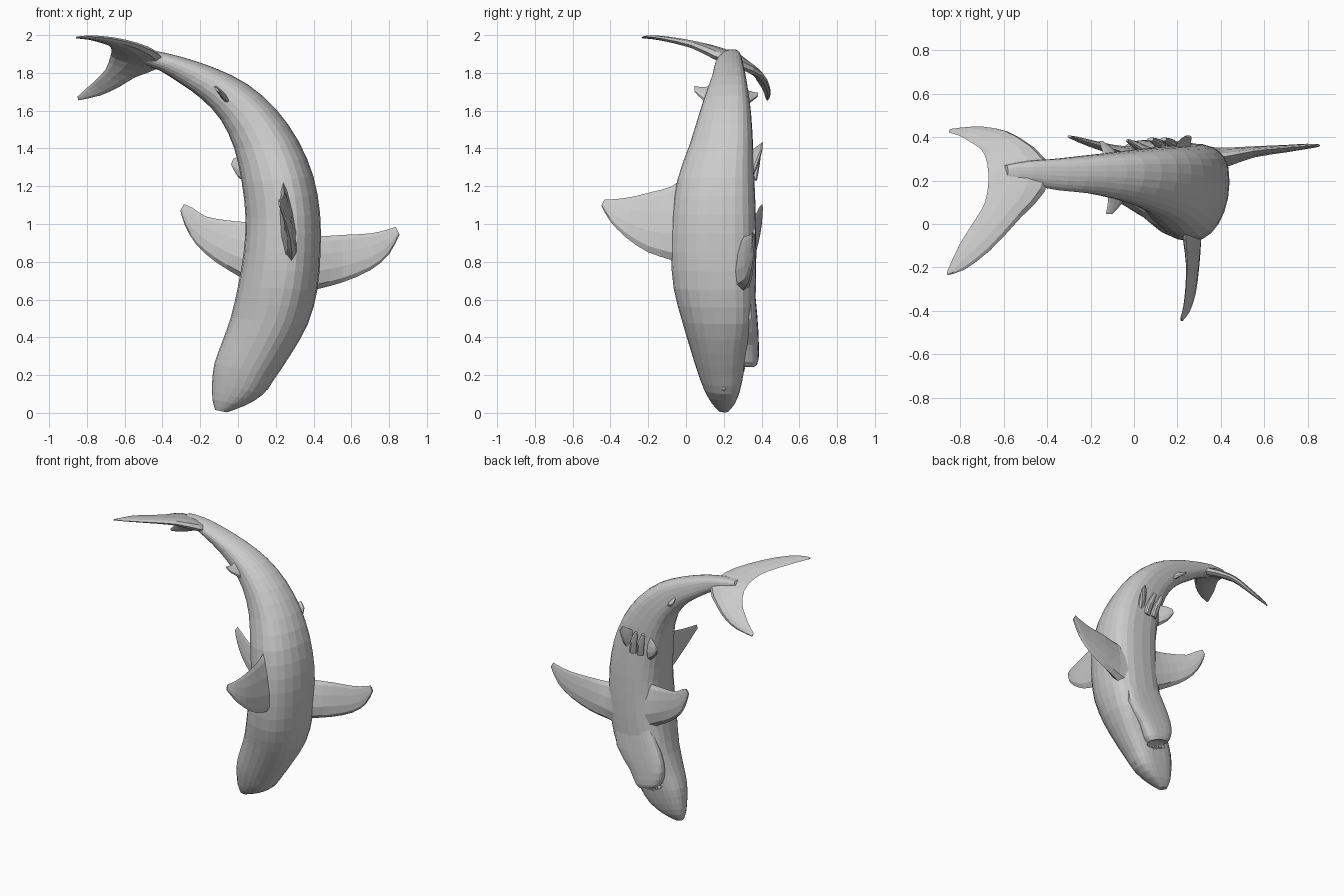
import bpy, bmesh
from math import sin, cos, pi, copysign
from mathutils import Vector


def smooth_rows(rows, steps):
    """Catmull-Rom interpolation of rows of numbers."""
    out, last = [], len(rows) - 1
    for i in range(last):
        a, b, c, d = (rows[min(max(i + k, 0), last)] for k in (-1, 0, 1, 2))
        for s in range(steps):
            t = s / steps
            out.append([q + t * (r - p) / 2 + t * t * (2 * p - 5 * q + 4 * r - w) / 2
                        + t ** 3 * (3 * q - p - 3 * r + w) / 2
                        for p, q, r, w in zip(a, b, c, d)])
    return out + [list(rows[-1])]


def skin(name, rings):
    """Skin a list of closed point rings and cap both ends."""
    bm = bmesh.new()
    loops = [[bm.verts.new(p) for p in ring] for ring in rings]
    n = len(loops[0])
    for a, b in zip(loops, loops[1:]):
        for i in range(n):
            bm.faces.new((a[i], a[(i + 1) % n], b[(i + 1) % n], b[i]))
    bm.faces.new(loops[0])
    bm.faces.new(loops[-1])
    bmesh.ops.recalc_face_normals(bm, faces=bm.faces)
    mesh = bpy.data.meshes.new(name)
    bm.to_mesh(mesh)
    bm.free()
    ob = bpy.data.objects.new(name, mesh)
    bpy.context.collection.objects.link(ob)
    return ob


def trunk(name, rows, steps=2, n=24, skew=0.16):
    """Rows: left edge x z, right edge x z, back y, belly y."""
    rings = []
    for lx, lz, rx, rz, y0, y1 in smooth_rows(rows, steps):
        mid = Vector(((lx + rx) / 2, 0, (lz + rz) / 2))
        half = Vector(((rx - lx) / 2, 0, (rz - lz) / 2))
        ym = y0 + 0.6 * (y1 - y0)
        ring = []
        for i in range(n):
            c, s = cos(2 * pi * i / n), sin(2 * pi * i / n)
            e = 0.72 if s > 0 else 0.98          # flatter belly, rounder back
            u = copysign(abs(c) ** e, c)
            v = copysign(abs(s) ** e, s)
            u += skew * max(0, -v) * (1 - abs(u))
            p = mid + half * u
            p.y = ym + (v * (y1 - ym) if v > 0 else v * (ym - y0))
            ring.append(p)
        rings.append(ring)
    return skin(name, rings)


def fin(name, rows, steps=2, n=10):
    """Rows: leading edge xyz, trailing edge xyz, half thickness."""
    rows = smooth_rows(rows, steps)
    mids = [(Vector(r[:3]) + Vector(r[3:6])) / 2 for r in rows]
    rings = []
    for i, r in enumerate(rows):
        chord = (Vector(r[:3]) - Vector(r[3:6])) / 2
        span = mids[min(i + 1, len(mids) - 1)] - mids[max(i - 1, 0)]
        nor = chord.cross(span).normalized()
        rings.append([mids[i] + chord * cos(2 * pi * k / n)
                      + nor * r[6] * sin(2 * pi * k / n) * (1 + 0.4 * cos(2 * pi * k / n))
                      for k in range(n)])
    return skin(name, rings)


# Body, from snout to tail stock
body = trunk("body", [
    (-.12, .015, -.06, .003, .175, .225),
    (-.135, .07, .04, .04, .135, .26),
    (-.137, .16, .135, .10, .095, .288),
    (-.125, .26, .20, .19, .06, .308),
    (-.09, .36, .28, .31, .025, .325),
    (-.04, .50, .37, .47, -.02, .36),
    (0, .67, .42, .65, -.065, .37),
    (.03, .85, .437, .85, -.08, .372),
    (.04, 1.03, .435, 1.05, -.072, .37),
    (.02, 1.22, .40, 1.25, -.045, .362),
    (-.02, 1.40, .32, 1.44, .02, .355),
    (-.09, 1.55, .20, 1.61, .07, .345),
    (-.19, 1.66, .05, 1.74, .11, .33),
    (-.30, 1.74, -.12, 1.825, .14, .315),
    (-.41, 1.81, -.30, 1.885, .155, .30),
    (-.51, 1.85, -.46, 1.92, .18, .29),
    (-.60, 1.895, -.58, 1.925, .20, .27)])

# Lower jaw and throat
jaw = trunk("lower_jaw", [
    (0, .275, .13, .235, .27, .372),
    (-.03, .31, .17, .27, .25, .385),
    (-.05, .40, .22, .36, .25, .385),
    (-.02, .52, .33, .50, .25, .378),
    (.06, .68, .34, .67, .27, .362)], skew=0)

# Mouth opening cut between snout and jaw
bpy.ops.mesh.primitive_uv_sphere_add(segments=16, ring_count=10, location=(.06, .335, .25),
                                     rotation=(0, .25, 0))
mouth = bpy.context.object
mouth.name = "mouth_cutter"
mouth.scale = (.095, .06, .024)
mouth.hide_render = True
mouth.hide_set(True)
for ob in (body, jaw):
    mod = ob.modifiers.new("mouth", 'BOOLEAN')
    mod.operation = 'DIFFERENCE'
    mod.object = mouth

# Upper teeth along the mouth
for i in range(9):
    t = (i - 4) / 4
    bpy.ops.mesh.primitive_cone_add(vertices=4, radius1=.009, radius2=0, depth=.03,
                                    location=(.055 + .07 * t, .308 - .02 * t * t, .238 - .018 * t),
                                    rotation=(-.5, 0, 0))
    bpy.context.object.name = "tooth"

# Eyes on both sides of the head
for x, z in ((-.118, .215), (.148, .135)):
    bpy.ops.mesh.primitive_uv_sphere_add(segments=10, ring_count=6, radius=.016, location=(x, .2, z))
    bpy.context.object.name = "eye"

# Crescent tail fin, tip to tip
fin("tail_fin", [
    (-.858, -.235, 1.988, -.858, -.215, 1.984, .004),
    (-.78, -.21, 1.992, -.80, -.09, 1.98, .010),
    (-.66, -.12, 1.980, -.73, .02, 1.962, .014),
    (-.52, .03, 1.945, -.685, .10, 1.945, .020),
    (-.41, .15, 1.89, -.67, .19, 1.925, .028),
    (-.40, .29, 1.835, -.675, .28, 1.89, .028),
    (-.53, .40, 1.785, -.70, .34, 1.82, .020),
    (-.63, .438, 1.725, -.75, .375, 1.765, .015),
    (-.73, .445, 1.68, -.80, .405, 1.72, .011),
    (-.845, .435, 1.655, -.85, .42, 1.675, .005)])

# Main dorsal fin
fin("dorsal_fin", [
    (.27, .02, .76, .24, .02, 1.27, .050),
    (.285, -.08, .81, .24, -.075, 1.20, .036),
    (.285, -.20, .85, .245, -.18, 1.17, .024),
    (.275, -.32, .93, .24, -.28, 1.145, .017),
    (.25, -.405, 1.02, .23, -.37, 1.132, .011),
    (.22, -.447, 1.095, .215, -.43, 1.13, .005)])

# Pectoral fins, right then left
fin("pectoral_fin_right", [
    (.34, .29, .63, .34, .31, .95, .055),
    (.42, .305, .655, .42, .31, .935, .042),
    (.55, .33, .69, .55, .335, .942, .024),
    (.70, .345, .755, .70, .35, .95, .016),
    (.80, .357, .84, .79, .358, .97, .011),
    (.855, .36, .945, .835, .362, .985, .006)])
fin("pectoral_fin_left", [
    (.10, .29, .67, .12, .30, 1.01, .055),
    (.01, .31, .72, .04, .31, 1.01, .040),
    (-.12, .345, .80, -.06, .335, 1.02, .022),
    (-.22, .375, .89, -.17, .365, 1.04, .015),
    (-.28, .395, .99, -.24, .385, 1.085, .010),
    (-.305, .402, 1.07, -.285, .402, 1.105, .005)])

# Small rear fins
fin("second_dorsal_fin", [
    (-.03, .15, 1.62, -.12, .16, 1.74, .018),
    (-.06, .09, 1.655, -.12, .10, 1.725, .012),
    (-.10, .045, 1.70, -.13, .045, 1.73, .005)])
fin("anal_fin", [
    (-.06, .30, 1.62, -.14, .30, 1.73, .018),
    (-.10, .345, 1.645, -.145, .335, 1.705, .012),
    (-.145, .38, 1.675, -.16, .38, 1.695, .005)])

# Pelvic fins
fin("pelvic_fin_left", [
    (.06, .33, 1.20, .06, .33, 1.37, .025),
    (.00, .365, 1.25, .01, .365, 1.36, .016),
    (-.035, .385, 1.31, -.025, .385, 1.345, .006)])
fin("pelvic_fin_right", [
    (.24, .33, 1.22, .18, .33, 1.38, .025),
    (.26, .37, 1.30, .20, .375, 1.41, .016),
    (.265, .40, 1.39, .235, .405, 1.435, .006)])

# Pair of claspers on the belly
for x in (.08, .14):
    fin("clasper", [
        (x + .07, .355, 1.24, x + .02, .355, 1.23, .020),
        (x + .05, .375, 1.33, x, .375, 1.32, .016),
        (x + .01, .39, 1.41, x - .02, .39, 1.40, .008)])
